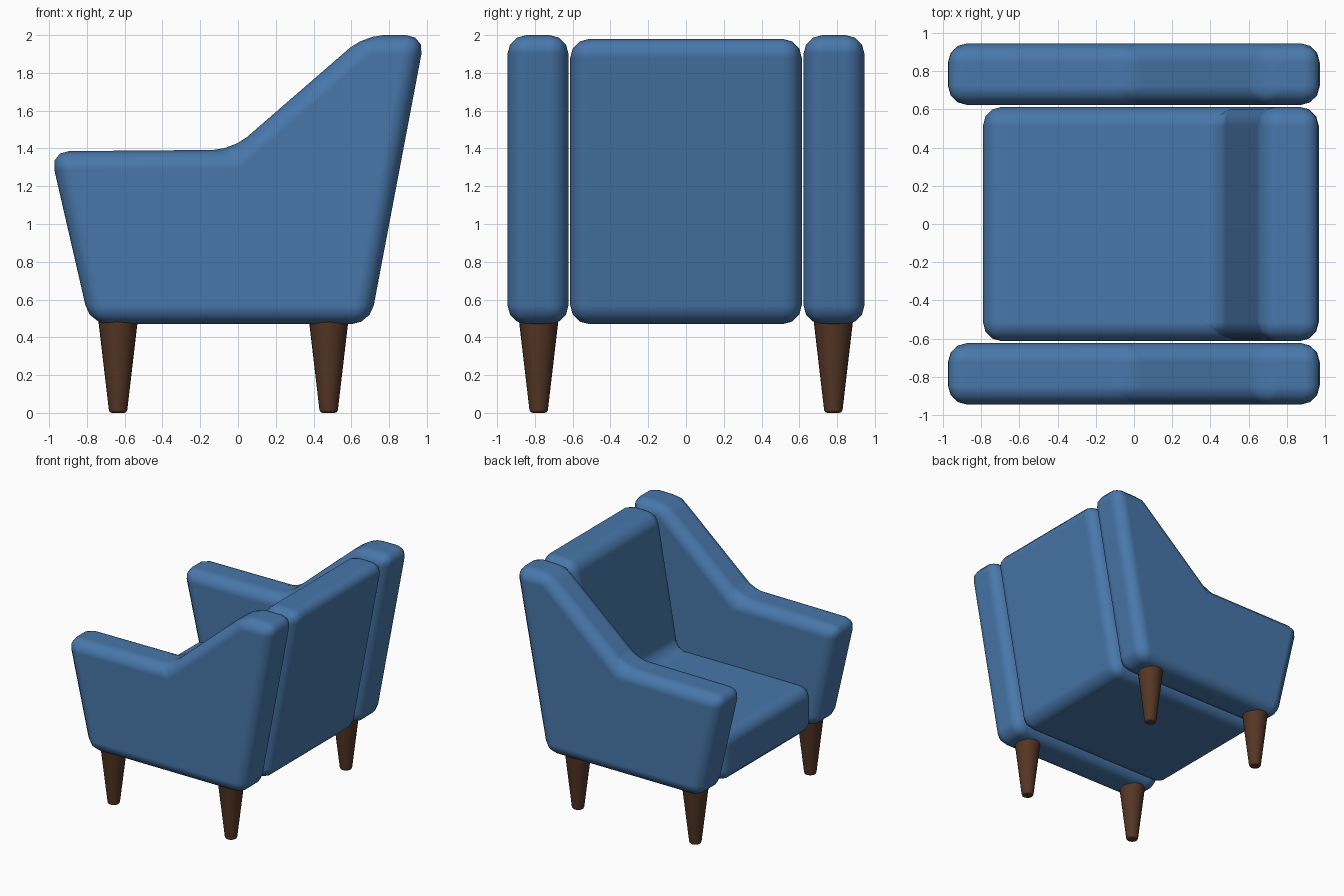
import bpy
import bmesh
import math

cube = bpy.data.objects.get("Cube")
if cube:
    bpy.data.objects.remove(cube, do_unlink=True)


def make_material(name, colour):
    mat = bpy.data.materials.new(name)
    mat.use_nodes = True
    mat.diffuse_color = colour
    mat.node_tree.nodes["Principled BSDF"].inputs["Base Color"].default_value = colour
    return mat


fabric = make_material("blue fabric", (0.065, 0.185, 0.405, 1))
wood = make_material("dark wood", (0.09, 0.037, 0.018, 1))


def finish(obj, bevel_width, segments):
    """Round the edges of a part and shade it smooth."""
    bevel = obj.modifiers.new("soft edges", 'BEVEL')
    bevel.width = bevel_width
    bevel.segments = segments
    bevel.limit_method = 'ANGLE'
    bevel.angle_limit = math.radians(25)
    bevel.harden_normals = True
    bpy.ops.object.select_all(action='DESELECT')
    obj.select_set(True)
    bpy.context.view_layer.objects.active = obj
    bpy.ops.object.shade_smooth_by_angle(angle=math.radians(50))


def cushion(name, profile, y_min, y_max):
    """Extrude a side profile (x, z) across y into a padded block."""
    bm = bmesh.new()
    face = bm.faces.new([bm.verts.new((x, y_min, z)) for x, z in profile])
    side = bmesh.ops.extrude_face_region(bm, geom=[face])
    verts = [g for g in side["geom"] if isinstance(g, bmesh.types.BMVert)]
    bmesh.ops.translate(bm, vec=(0, y_max - y_min, 0), verts=verts)
    bmesh.ops.recalc_face_normals(bm, faces=bm.faces)
    mesh = bpy.data.meshes.new(name)
    bm.to_mesh(mesh)
    bm.free()
    mesh.materials.append(fabric)
    obj = bpy.data.objects.new(name, mesh)
    bpy.context.collection.objects.link(obj)
    finish(obj, 0.1, 3)


def leg(name, x, y):
    """Tapered round leg with a softened foot."""
    height = 0.52
    bpy.ops.mesh.primitive_cone_add(vertices=24, radius1=0.047, radius2=0.108,
                                    depth=height, location=(x, y, height / 2))
    obj = bpy.context.object
    obj.name = name
    obj.data.materials.append(wood)
    finish(obj, 0.015, 2)


# Padded arms with a raised wing at the back
arm_profile = [(-0.995, 1.385), (-0.03, 1.393), (0.67, 2.0),
               (0.99, 2.0), (0.7, 0.47), (-0.785, 0.47)]
# Seat and backrest in one padded piece
seat_profile = [(-0.79, 0.87), (0.46, 0.87), (0.66, 1.98),
                (0.985, 1.98), (0.7, 0.47), (-0.79, 0.47)]

cushion("seat_and_back", seat_profile, -0.613, 0.613)
for side, sign in (("near", -1), ("far", 1)):
    inner, outer = sorted((sign * 0.622, sign * 0.945))
    cushion(side + "_arm", arm_profile, inner, outer)
    leg(side + "_front_leg", -0.635, sign * 0.78)
    leg(side + "_back_leg", 0.48, sign * 0.78)
